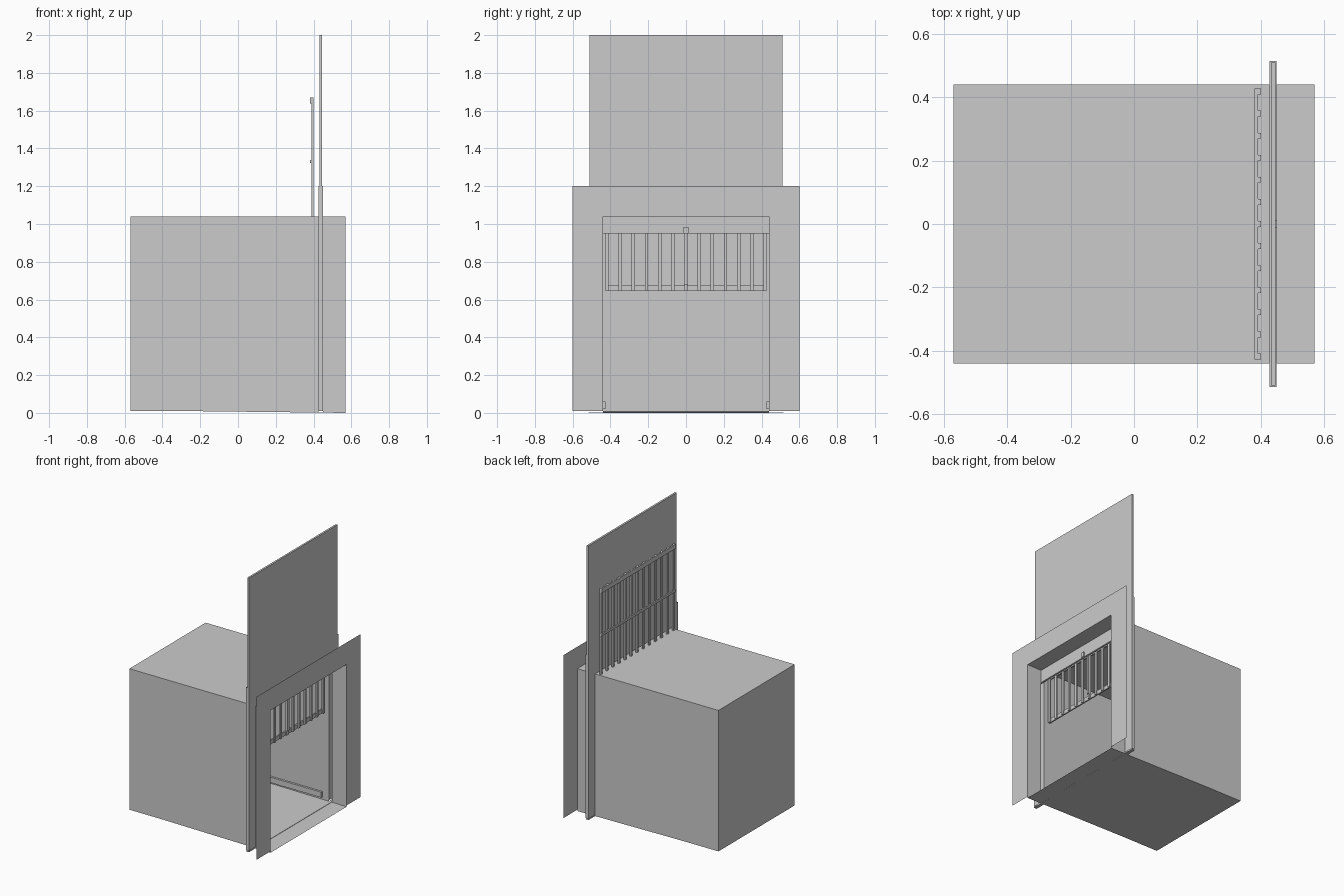
import bpy

if "Cube" in bpy.data.objects:
    bpy.data.objects.remove(bpy.data.objects["Cube"])

def mesh_object(name, verts, faces):
    me = bpy.data.meshes.new(name)
    me.from_pydata(verts, [], faces)
    me.update()
    ob = bpy.data.objects.new(name, me)
    bpy.context.collection.objects.link(ob)
    return ob

def boxes(name, spans):
    """One object made of several boxes, each (x0, x1, y0, y1, z0, z1)."""
    verts, faces = [], []
    for x0, x1, y0, y1, z0, z1 in spans:
        n = len(verts)
        verts += [(x, y, z) for x in (x0, x1) for y in (y0, y1) for z in (z0, z1)]
        faces += [tuple(n + i for i in f) for f in
                  ((0, 1, 3, 2), (4, 6, 7, 5), (0, 4, 5, 1),
                   (2, 3, 7, 6), (0, 2, 6, 4), (1, 5, 7, 3))]
    return mesh_object(name, verts, faces)

def loft(name, rings, closed=True, caps=False):
    """Skin matching point rings into thin sheets."""
    n = len(rings[0])
    verts = [p for r in rings for p in r]
    faces = []
    for k in range(len(rings) - 1):
        for i in range(n if closed else n - 1):
            j = (i + 1) % n
            faces.append((k * n + i, k * n + j, (k + 1) * n + j, (k + 1) * n + i))
    if caps:
        faces.append(tuple(range(n)))
    return mesh_object(name, verts, faces)

X, Y, Z0, Z1 = 0.57, 0.44, 0.01, 1.04   # room half length, half width, floor, roof
S0, S1 = 0.427, 0.45                    # door slot along x
SY, SZ = 0.515, 1.2                     # door slot reach

def ring(x, y=Y, zb=Z0, zt=Z1):
    return [(x, -y, zb), (x, y, zb), (x, y, zt), (x, -y, zt)]

# Room: closed back, slightly sloping floor, split by the door slot
floor_z = lambda x: Z0 - max(0, x + 0.3) / 0.87 * 0.01
loft("room_shell", [ring(x, zb=floor_z(x)) for x in (-X, -0.3, S0)], caps=True)
loft("entry_shell", [ring(x, zb=floor_z(x)) for x in (S1, X)])
boxes("door_sill", [(S0, S1, -SY, SY, 0.001, 0.004)])

# Entrance wall: flat sheet around the opening
def arch(x, y, zt, zb=Z0):
    return [(x, -y, zb), (x, -y, zt), (x, y, zt), (x, y, zb)]
loft("entrance_wall", [arch(X, Y, Z1), arch(X, 0.6, SZ)], closed=False)

# Slot casing: two cheeks and outer side walls, open at the top
for name, x in (("inner_casing_cheek", S0), ("outer_casing_cheek", S1)):
    loft(name, [arch(x, Y, Z1), arch(x, SY, SZ)], closed=False)
for name, s in (("left_casing_side", -1), ("right_casing_side", 1)):
    mesh_object(name, [(S0, s * SY, Z0), (S1, s * SY, Z0),
                       (S1, s * SY, SZ), (S0, s * SY, SZ)], [(0, 1, 2, 3)])

# Raised sliding door
boxes("sliding_door", [(0.432, 0.446, -0.51, 0.51, 0.95, 2.0)])

# Raised gate: vertical bars with crossbars behind them
boxes("gate_bars", [(0.389, 0.4, y - 0.009, y + 0.009, 0.645, 1.67)
                    for y in ((i - 6) * 0.0697 for i in range(13))])
boxes("gate_crossbars", [(0.381, 0.391, -0.427, 0.427, a, b) for a, b in
                         ((0.645, 0.675), (0.98, 0.997), (1.322, 1.339), (1.637, 1.67))])

# Small door handle and gate latch bar
boxes("door_handle", [(0.446, 0.455, -0.012, 0.012, 0.95, 0.985)])
boxes("gate_latch", [(0.4, 0.408, -0.01, 0.01, 0.68, 0.98)])

# Low rails along the side walls
boxes("wall_rails", [(-0.57, 0.375, s * 0.4325 - 0.0075, s * 0.4325 + 0.0075, 0.02, 0.06)
                     for s in (-1, 1)])
# Settle the lowest point on the ground
for ob in bpy.data.objects:
    for v in ob.data.vertices:
        v.co.z = max(0.0, v.co.z)
